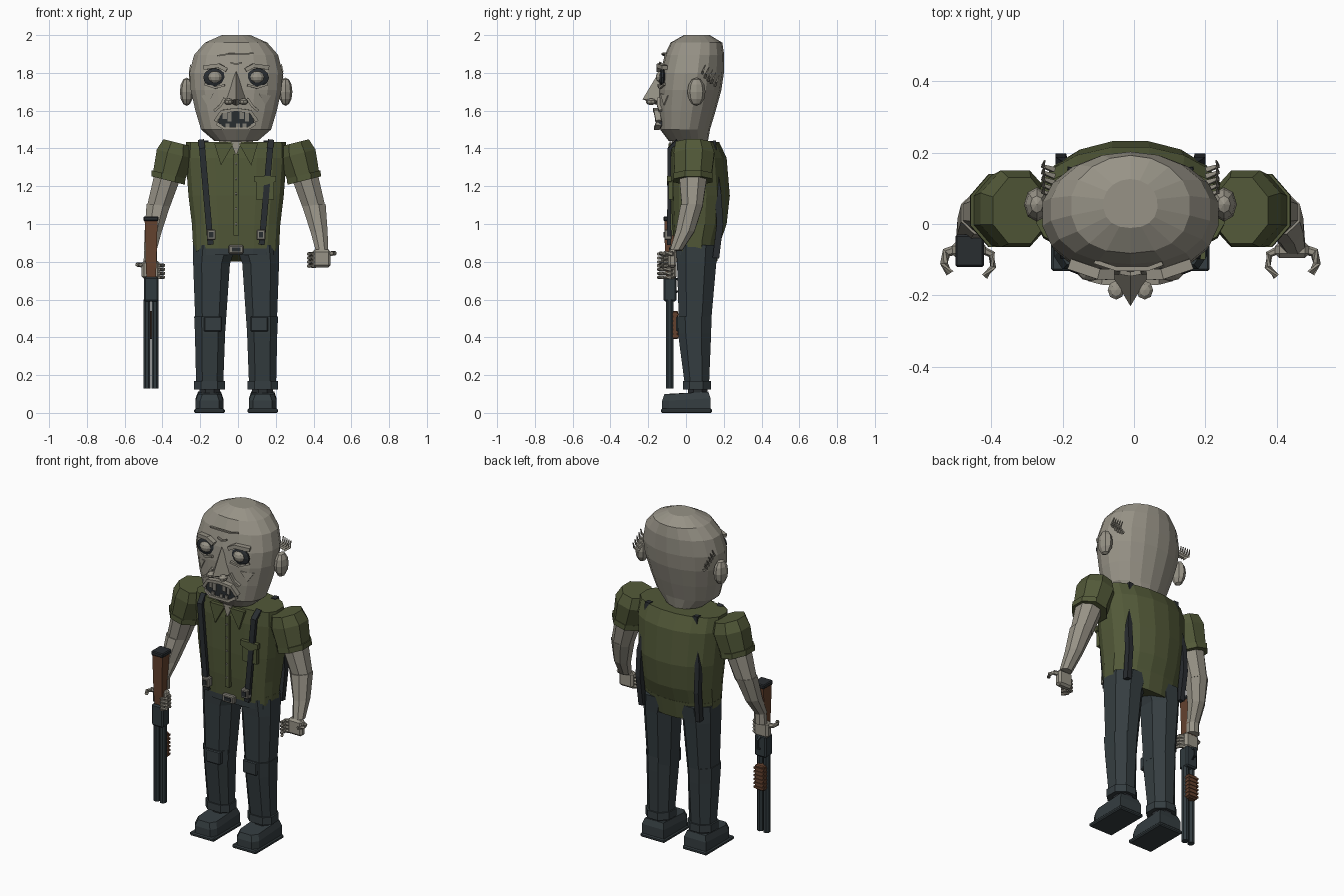
import bpy, bmesh
from math import cos, sin, pi, sqrt, copysign
from mathutils import Vector, Matrix

cube = bpy.data.objects.get("Cube")
if cube:
    bpy.data.objects.remove(cube, do_unlink=True)

CX = -0.01  # body centre line


def material(name, rgb):
    m = bpy.data.materials.new(name)
    m.use_nodes = True
    m.diffuse_color = (*rgb, 1)
    m.node_tree.nodes["Principled BSDF"].inputs["Base Color"].default_value = (*rgb, 1)
    return m


skin = material("grey skin", (0.31, 0.29, 0.24))
shirt = material("olive shirt", (0.085, 0.1, 0.04))
pants = material("slate trousers", (0.035, 0.047, 0.052))
dark = material("black leather", (0.022, 0.026, 0.03))
metal = material("dull metal", (0.22, 0.21, 0.18))
wood = material("brown wood", (0.13, 0.055, 0.028))
steel = material("gun steel", (0.03, 0.042, 0.048))


def mesh(name, verts, faces, mat):
    bm = bmesh.new()
    vs = [bm.verts.new((v[0] + CX, v[1], v[2])) for v in verts]
    for f in faces:
        bm.faces.new([vs[i] for i in f])
    bmesh.ops.recalc_face_normals(bm, faces=bm.faces)
    me = bpy.data.meshes.new(name)
    bm.to_mesh(me)
    bm.free()
    me.materials.append(mat)
    ob = bpy.data.objects.new(name, me)
    bpy.context.collection.objects.link(ob)
    return ob


def skin_rings(name, rings, mat):
    """Join equal point rings into a closed solid."""
    n = len(rings[0])
    faces = [tuple(range(n)), tuple(range((len(rings) - 1) * n, len(rings) * n))]
    for r in range(len(rings) - 1):
        for i in range(n):
            j = (i + 1) % n
            faces.append((r * n + i, r * n + j, r * n + n + j, r * n + n + i))
    return mesh(name, [p for ring in rings for p in ring], faces, mat)


def loft(name, rings, n, mat, power=1, tilt=0, side=1):
    """Rings are (x0, x1, y0, y1, z); power under 1 squares off the front half."""
    out = []
    for x0, x1, y0, y1, z in rings:
        cx, cy, rx, ry = (x0 + x1) / 2, (y0 + y1) / 2, (x1 - x0) / 2, (y1 - y0) / 2
        k = 1 / cos(pi / n)
        ring = []
        for i in range(n):
            a = 2 * pi * (i + 0.5) / n
            p = power if sin(a) < 0 else 1
            dx = copysign(abs(cos(a)) ** p, cos(a)) * rx * k
            dy = copysign(abs(sin(a)) ** p, sin(a)) * ry * k
            ring.append((side * (cx + dx), cy + dy, z + tilt * dx))
        out.append(ring)
    return skin_rings(name, out, mat)


def box(name, x0, x1, y0, y1, z0, z1, mat, bev=0.0, side=1):
    rings = [[(side * x, y, z) for x, y in ((x0, y0), (x1, y0), (x1, y1), (x0, y1))] for z in (z0, z1)]
    ob = skin_rings(name, rings, mat)
    if bev:
        m = ob.modifiers.new("bevel", "BEVEL")
        m.width, m.segments = bev, 1
    return ob


def plate(name, pts, y, depth, mat, side=1):
    """Extrude an x-z outline along y; y may be a function of x."""
    f = y if callable(y) else lambda x: y
    return skin_rings(name, [[(side * x, f(x) + d, z) for x, z in pts] for d in (-depth / 2, depth / 2)], mat)


def bar(name, pts, w, d, mat, n=4, side=1, tip=1.0):
    """Sweep an n-sided section along a path, scaled to tip at its end."""
    pts = [Vector(p) for p in pts]
    rings = []
    for i, p in enumerate(pts):
        t = (pts[min(i + 1, len(pts) - 1)] - pts[max(i - 1, 0)]).normalized()
        ref = Vector((0, 1, 0)) if abs(t.y) < 0.9 else Vector((0, 0, 1))
        u = t.cross(ref).normalized()
        v = u.cross(t)
        s = (1 + (tip - 1) * i / (len(pts) - 1)) / cos(pi / n)
        ring = []
        for k in range(n):
            a = 2 * pi * (k + 0.5) / n
            q = p + u * cos(a) * s * w / 2 + v * sin(a) * s * d / 2
            ring.append((side * q.x, q.y, q.z))
        rings.append(ring)
    return skin_rings(name, rings, mat)


def ball(name, c, r, mat, side=1, segs=10, rows=6):
    bm = bmesh.new()
    bmesh.ops.create_uvsphere(bm, u_segments=segs, v_segments=rows, radius=1)
    verts = [(side * (c[0] + v.co.x * r[0]), c[1] + v.co.y * r[1], c[2] + v.co.z * r[2]) for v in bm.verts]
    faces = [[v.index for v in f.verts] for f in bm.faces]
    bm.free()
    return mesh(name, verts, faces, mat)


def face_y(x):
    return 0.05 - 0.19 * sqrt(max(0, 1 - (x / 0.25) ** 2))


# Head and neck
loft("head", [(-w, w, a, b, z) for w, a, b, z in (
    (.115, -.09, .115, 1.44), (.185, -.135, .125, 1.5), (.215, -.142, .155, 1.6),
    (.24, -.142, .185, 1.71), (.246, -.133, .198, 1.8), (.222, -.11, .2, 1.895),
    (.165, -.08, .19, 1.96), (.075, -.01, .125, 2.0))], 18, skin, power=0.85)
loft("neck", [(-.09, .09, -.07, .11, z) for z in (1.36, 1.46)], 10, skin)

# Nose, mouth and forehead
mesh("nose", [(0, -.14, 1.81), (-.06, -.13, 1.65), (.06, -.13, 1.65), (0, -.23, 1.66), (0, -.14, 1.625)],
     [(0, 1, 3), (0, 3, 2), (1, 4, 3), (4, 2, 3), (0, 2, 4, 1)], skin)
plate("mouth_opening", [(-.1, 1.525), (-.06, 1.505), (.06, 1.505), (.1, 1.525), (.085, 1.575),
                        (.04, 1.605), (-.04, 1.605), (-.085, 1.575)], -.142, .03, dark)
bar("upper_lip", [(-.11, -.145, 1.545), (-.075, -.155, 1.595), (0, -.16, 1.605), (.075, -.155, 1.595),
                  (.11, -.145, 1.545)], .018, .03, skin)
bar("lower_lip", [(-.1, -.145, 1.53), (-.06, -.155, 1.505), (.06, -.155, 1.505), (.1, -.145, 1.53)], .016, .03, skin)
for i, x in enumerate((-.06, -.035, .03, .058)):
    box("tooth", x - .011, x + .011, -.164, -.15, 1.555 - .012 * (i % 2), 1.595, metal)
for x in (-.045, .01, .045):
    box("lower_tooth", x - .01, x + .01, -.164, -.15, 1.51, 1.532, metal)
bar("forehead_wrinkle", [(-.1, -.105, 1.89), (-.04, -.125, 1.9), (.05, -.125, 1.9), (.09, -.11, 1.905)], .008, .012, skin)
bar("brow_wrinkle", [(-.03, -.135, 1.855), (0, -.14, 1.845), (.03, -.135, 1.855)], .008, .012, skin)

for s in (1, -1):
    # Eyes, brows, cheeks and ears
    ball("nostril", (.04, -.185, 1.647), (.025, .028, .018), skin, s, 8, 5)
    ball("eye_socket", (.115, -.125, 1.775), (.062, .018, .05), dark, s)
    ball("eyeball", (.112, -.132, 1.778), (.038, .028, .032), skin, s)
    bar("eyebrow", [(.05, -.142, 1.815), (.09, -.14, 1.838), (.17, -.112, 1.828)], .022, .03, skin, side=s)
    bar("eye_bag", [(.06, -.142, 1.735), (.11, -.135, 1.722), (.165, -.11, 1.74)], .012, .02, skin, side=s)
    bar("smile_line", [(.06, -.142, 1.665), (.085, -.14, 1.625), (.115, -.132, 1.6)], .014, .025, skin, side=s)
    plate("cheek", [(.12, 1.69), (.185, 1.68), (.155, 1.63)], lambda x: face_y(x) - .005, .03, skin, s)
    ball("ear", (.262, .055, 1.7), (.036, .048, .075), skin, s, 8, 6)
    for i in range(5):
        y, z = .09 + .018 * i, 1.81 - .014 * i
        bar("hair_tuft", [(.215, y - .01, z - .02), (.245, y, z), (.24, y + .015, z + .035)], .016, .014, skin, 4, s, .25)

    # Collar, braces and brace clips
    plate("collar", [(.015, 1.425), (.08, 1.31), (.115, 1.425)], -.08, .025, shirt, s)
    bar("brace_front", [(.185, -.045, 1.44), (.18, -.088, 1.4), (.135, -.09, .89)], .032, .02, dark, side=s)
    bar("brace_back", [(.16, .14, 1.44), (.165, .15, 1.3), (.195, .17, 1.15), (.195, .18, 1.0), (.19, .158, .82)],
        .03, .035, dark, side=s)
    box("brace_clip", .108, .155, -.115, -.075, .915, .97, metal, .005, s)
    box("clip_centre", .12, .143, -.12, -.11, .928, .957, dark, side=s)

    # Sleeves, arms and hands
    loft("sleeve", [(.235, .385, -.055, .13, 1.43), (.225, .42, -.065, .15, 1.37), (.272, .44, -.06, .135, 1.25)],
         8, shirt, tilt=.25, side=s)
    loft("sleeve_cuff", [(.268, .447, -.065, .14, 1.262), (.272, .449, -.065, .14, 1.23)], 8, shirt, tilt=.25, side=s)
    loft("upper_arm", [(.3, .435, -.035, .11, 1.24), (.355, .47, -.022, .087, 1.09)], 8, skin, tilt=.2, side=s)
    loft("forearm", [(.35, .474, -.028, .09, 1.1), (.395, .484, -.055, .045, .96), (.422, .488, -.085, -.02, .86)],
         8, skin, tilt=.1, side=s)
    dz = 0 if s > 0 else -.06
    if s < 0:
        loft("wrist", [(.42, .485, -.08, -.02, .88), (.42, .49, -.08, -.02, .8)], 8, skin, side=s)
    box("palm", .405, .5, -.095, -.05, .77 + dz, .865 + dz, skin, .012, s)
    for i in range(4):
        z = .778 + dz + .021 * i
        bar("finger", [(.42, -.07, z), (.388, -.085, z), (.384, -.12, z), (.408, -.148, z)], .02, .02, skin, 6, s, .8)
    bar("thumb", [(.48, -.07, .84 + dz), (.515, -.08, .845 + dz), (.522, -.11, .845 + dz), (.505, -.138, .845 + dz)],
        .026, .026, skin, 6, s, .75)

    # Trouser legs
    loft("thigh", [(.0, .225, -.05, .17, .89), (.035, .225, -.045, .16, .79), (.058, .213, -.035, .13, .45)],
         8, pants, power=.7, side=s)
    loft("shin", [(.056, .22, -.045, .135, .51), (.06, .216, -.04, .133, .42), (.07, .21, -.005, .122, .15)],
         8, pants, power=.7, side=s)
    box("knee_patch", .075, .17, -.052, -.02, .43, .51, pants, .006, s)
    loft("trouser_cuff", [(.062, .22, -.014, .132, z) for z in (.125, .17)], 8, pants, power=.7, side=s)
    loft("ankle", [(.085, .195, .01, .115, z) for z in (.09, .13)], 8, dark, side=s)

    # Shoes
    box("sole", .06, .222, -.132, .137, 0, .022, pants, .006, s)
    skin_rings("shoe", [[(s * x, y, z + (.012 if y > 0 else 0)) for x, y in (
        (.068 + i, -.09 + i), (.09 + i, -.126 + i), (.19 - i, -.126 + i), (.214 - i, -.09 + i),
        (.214 - i, .13 - i), (.068 + i, .13 - i))] for i, z in ((0, .01), (0, .065), (.012, .1))], pants)

# Shirt with front placket, buttons and pocket
loft("shirt_body", [(-.225, .225, -.06, .17, .87), (-.232, .232, -.072, .215, 1.0), (-.25, .25, -.078, .232, 1.15),
                    (-.265, .265, -.078, .215, 1.35), (-.262, .262, -.068, .175, 1.435)], 16, shirt, power=.55)
hem = loft("shirt_hem", [(-.223, .223, -.055, .165, .865), (-.228, .228, -.063, .185, .91)], 16, shirt, power=.55)
for v in hem.data.vertices:
    if v.co.z < .88:
        v.co.z -= max(0, v.co.y + .05) * .3
box("placket", -.014, .014, -.092, -.07, .94, 1.37, shirt)
plate("open_neck", [(-.03, 1.437), (0, 1.36), (.03, 1.437)], -.082, .012, skin)
for i in range(5):
    ball("button", (0, -.093, 1.0 + .08 * i), (.007, .005, .007), metal, 1, 6, 4)
box("pocket", .105, .2, -.093, -.07, 1.13, 1.23, shirt)
plate("pocket_flap", [(.095, 1.255), (.21, 1.255), (.21, 1.225), (.153, 1.205), (.095, 1.225)], -.088, .024, shirt)

# Belt and buckle
loft("belt", [(-.215, .215, -.06, .165, z) for z in (.835, .885)], 16, pants, power=.55)
box("belt_buckle", -.04, .04, -.085, -.05, .842, .888, metal, .006)
box("buckle_centre", -.022, .022, -.09, -.08, .855, .875, dark)

# Shotgun held muzzle down
G = -.45
skin_rings("gun_stock", [[(G + w * a, y0 if b < 0 else y1, z) for a, b in ((-1, -1), (1, -1), (1, 1), (-1, 1))]
                         for w, y0, y1, z in ((.024, -.105, -.06, .7), (.028, -.11, -.055, .78),
                                              (.034, -.115, -.035, 1.02))], wood)
box("butt_plate", G - .04, G + .04, -.12, -.03, 1.015, 1.04, dark, .005)
box("receiver", G - .038, G + .038, -.118, -.05, .59, .72, steel, .008)
bar("trigger_guard", [(G, -.055, .71), (G, -.025, .7), (G, -.025, .65), (G, -.055, .64)], .012, .012, steel)
for s in (1, -1):
    bar("barrel", [(G + s * .021, -.087, .6), (G + s * .021, -.087, .13)], .036, .04, steel, 8)
box("fore_grip", G - .03, G + .03, -.086, -.042, .39, .54, wood, .006)
for i in range(6):
    box("grip_ridge", G - .033, G + .033, -.08, -.038, .4 + .023 * i, .412 + .023 * i, wood)
